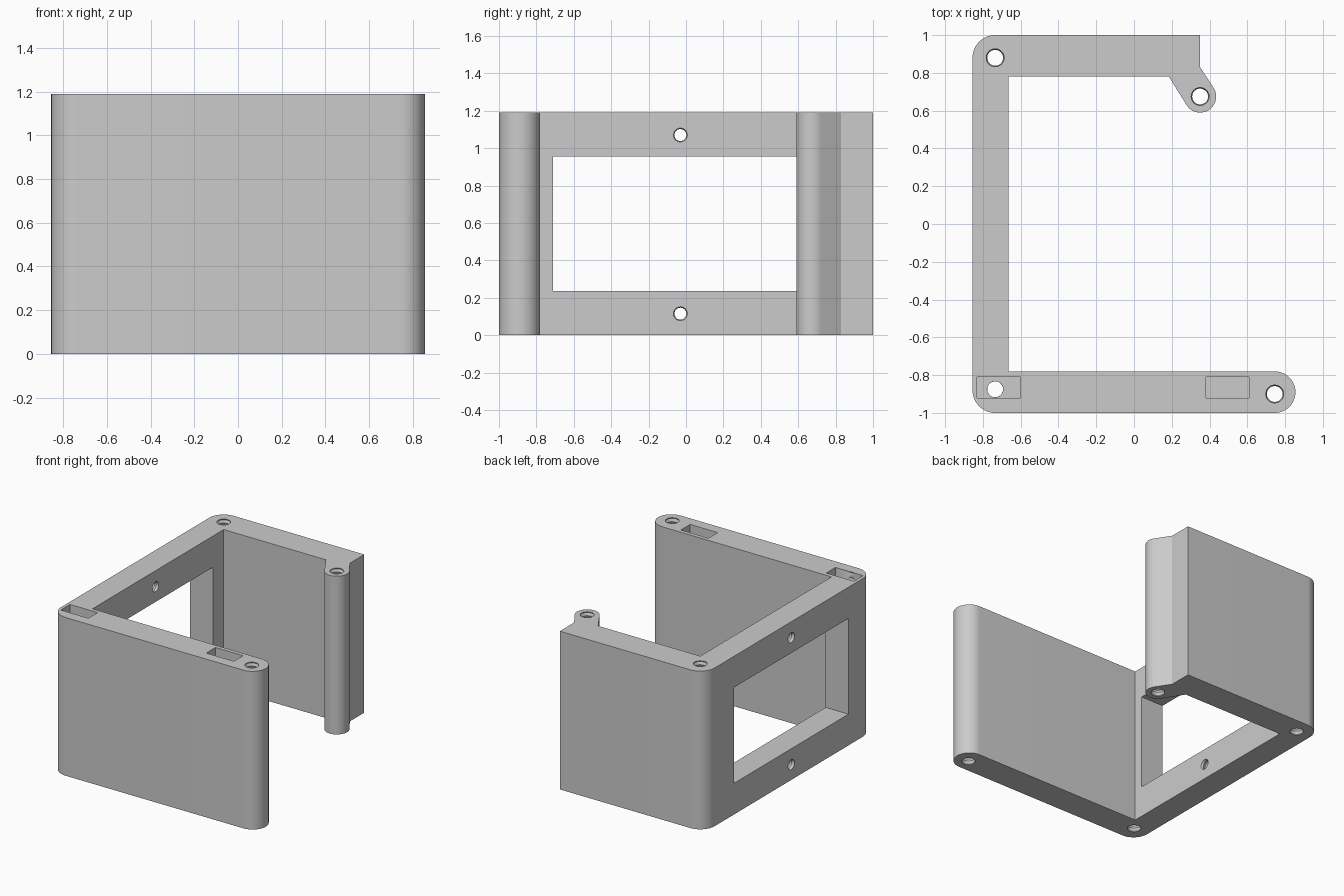
import bpy, bmesh
from math import sin, cos, radians, pi
from mathutils import Matrix, Vector

cube = bpy.data.objects.get("Cube")
if cube:
    bpy.data.objects.remove(cube, do_unlink=True)

HEIGHT = 1.19

grey = bpy.data.materials.new("plain grey")
grey.use_nodes = True
colour = (0.6, 0.6, 0.6, 1)
grey.diffuse_color = colour
grey.node_tree.nodes["Principled BSDF"].inputs["Base Color"].default_value = colour


def make_object(name, bm):
    bmesh.ops.recalc_face_normals(bm, faces=bm.faces)
    mesh = bpy.data.meshes.new(name)
    bm.to_mesh(mesh)
    bm.free()
    mesh.materials.append(grey)
    obj = bpy.data.objects.new(name, mesh)
    bpy.context.collection.objects.link(obj)
    return obj


def arc(x, y, r, start, end, steps=16):
    angles = [radians(start + (end - start) * i / steps) for i in range(steps + 1)]
    return [(x + r * cos(a), y + r * sin(a)) for a in angles]


# Wall outline, anticlockwise from the front left corner
outline = (
    arc(-0.735, -0.88, 0.12, 180, 270)
    + arc(0.745, -0.89, 0.11, -90, 90, 24)
    + [(-0.665, -0.78), (-0.665, 0.78), (0.185, 0.78)]
    + arc(0.35, 0.675, 0.085, 213, 393, 24)[:]
    + [(0.35, 0.83), (0.35, 1.0)]
    + arc(-0.735, 0.88, 0.12, 90, 180)
)
bm = bmesh.new()
base = bm.faces.new([bm.verts.new((x, y, 0)) for x, y in outline])
new = bmesh.ops.extrude_face_region(bm, geom=[base])["geom"]
bmesh.ops.translate(bm, vec=(0, 0, HEIGHT),
                    verts=[g for g in new if isinstance(g, bmesh.types.BMVert)])
bracket = make_object("bracket_walls", bm)


def cut(cutter):
    cutter.hide_render = True
    cutter.hide_set(True)
    mod = bracket.modifiers.new(cutter.name, "BOOLEAN")
    mod.operation = "DIFFERENCE"
    mod.solver = "EXACT"
    mod.object = cutter


def box_cutter(name, low, high):
    low, high = Vector(low), Vector(high)
    bm = bmesh.new()
    bmesh.ops.create_cube(bm, size=1)
    bmesh.ops.scale(bm, vec=high - low, verts=bm.verts)
    bmesh.ops.translate(bm, vec=(low + high) / 2, verts=bm.verts)
    cut(make_object(name, bm))


def thread_cutter(name, start, length, radius, turn=Matrix(), pitch=0.04, sides=24):
    """Ridged rod that leaves a threaded hole."""
    bm = bmesh.new()
    rings = []
    count = 2 * round(length / pitch)
    for i in range(count + 1):
        r = radius * (1.2 if i % 2 else 1.0)
        rings.append([bm.verts.new((r * cos(2 * pi * k / sides),
                                    r * sin(2 * pi * k / sides),
                                    length * i / count)) for k in range(sides)])
    for a, b in zip(rings, rings[1:]):
        for k in range(sides):
            n = (k + 1) % sides
            bm.faces.new((a[k], a[n], b[n], b[k]))
    bm.faces.new(rings[0])
    bm.faces.new(rings[-1])
    bm.transform(Matrix.Translation(start) @ turn)
    cut(make_object(name, bm))


# Window through the side wall
box_cutter("window_cutter", (-1, -0.71, 0.235), (-0.5, 0.65, 0.955))

# Pockets in the top of the front wall
for name, x in (("corner", -0.83), ("end", 0.38)):
    box_cutter(name + "_pocket_cutter", (x, -0.92, HEIGHT - 0.15),
               (x + 0.23, -0.81, HEIGHT + 0.1))

# Upright screw holes
for name, x, y in (("back_corner", -0.735, 0.88), ("front_corner", -0.735, -0.875),
                   ("front_end", 0.745, -0.9), ("boss", 0.35, 0.675)):
    thread_cutter(name + "_hole_cutter", (x, y, -0.013), HEIGHT + 0.026, 0.042)

# Screw holes above and below the window
for name, z in (("upper", 1.07), ("lower", 0.115)):
    thread_cutter(name + "_side_hole_cutter", (-0.873, -0.03, z), 0.23, 0.032,
                  Matrix.Rotation(pi / 2, 4, "Y"))

# Smooth the round corners, keep the edges sharp
bpy.ops.object.select_all(action="DESELECT")
bracket.select_set(True)
bpy.context.view_layer.objects.active = bracket
for mod in list(bracket.modifiers):
    helper = mod.object
    bpy.ops.object.modifier_apply(modifier=mod.name)
    bpy.data.objects.remove(helper, do_unlink=True)
bpy.ops.object.shade_smooth_by_angle(angle=radians(30))
